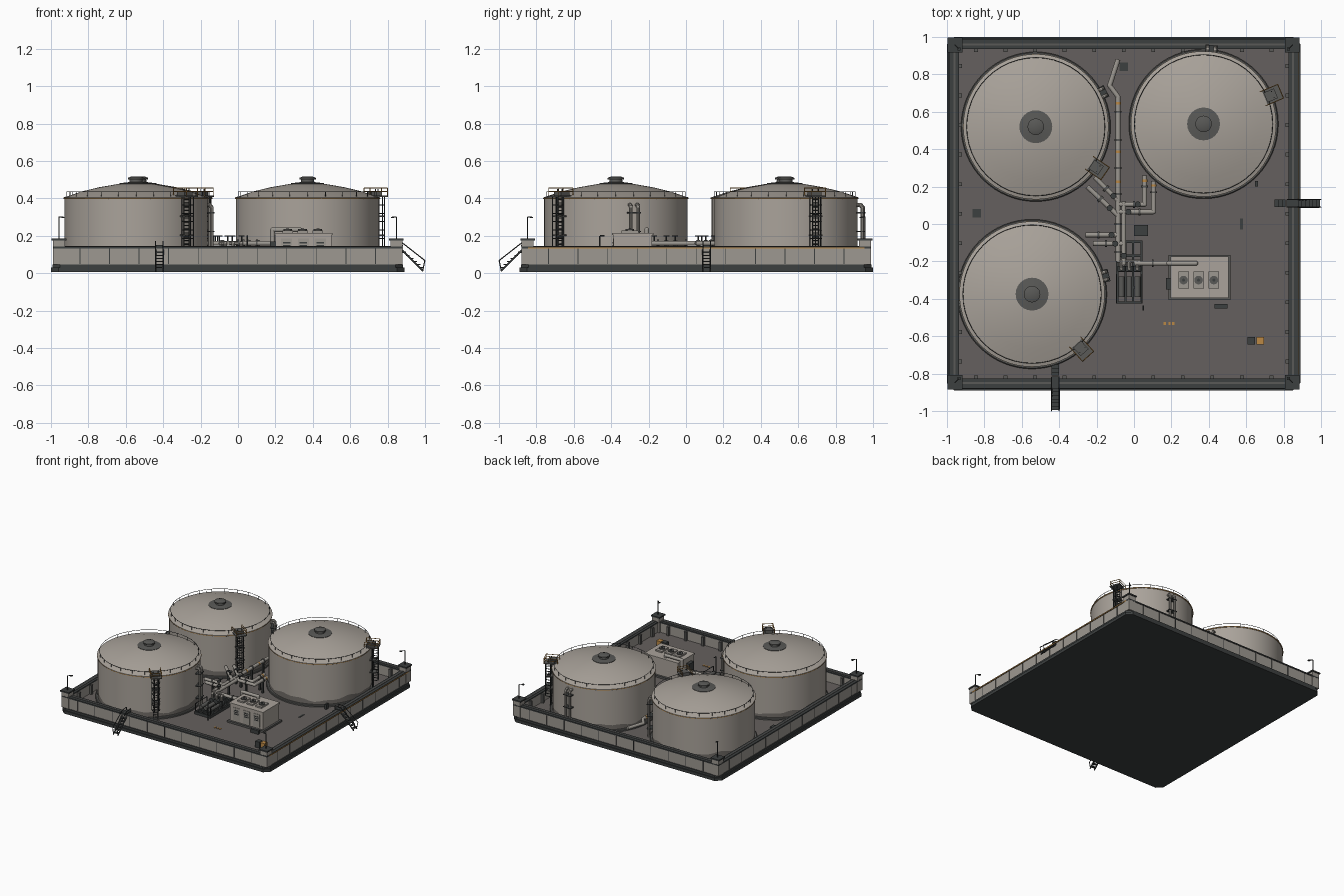
import bpy, bmesh
from math import sin, cos, pi, radians
from mathutils import Vector, Matrix

if "Cube" in bpy.data.objects:
    bpy.data.objects.remove(bpy.data.objects["Cube"])

def material(name, rgb):
    m = bpy.data.materials.new(name)
    m.diffuse_color = (*rgb, 1)
    m.use_nodes = True
    m.node_tree.nodes["Principled BSDF"].inputs["Base Color"].default_value = m.diffuse_color
    return m

TANK = material("tank_paint", (0.40, 0.365, 0.325))
DIRT = material("stained_paint", (0.17, 0.155, 0.14))
CONC = material("concrete", (0.34, 0.315, 0.285))
FLOOR = material("floor_grey", (0.13, 0.118, 0.112))
DARK = material("dark_steel", (0.045, 0.05, 0.05))
STEEL = material("mid_steel", (0.10, 0.10, 0.095))
PIPE = material("pipe_grey", (0.33, 0.31, 0.28))
ORANGE = material("safety_orange", (0.50, 0.25, 0.06))
CX, CY, FZ = -0.055, 0.055, 0.055      # yard centre and floor height

def finish(name, bm, mats, smooth=False):
    bmesh.ops.recalc_face_normals(bm, faces=bm.faces)
    me = bpy.data.meshes.new(name)
    bm.to_mesh(me)
    bm.free()
    for m in mats:
        me.materials.append(m)
    if smooth:
        for p in me.polygons:
            p.use_smooth = True
        me.set_sharp_from_angle(angle=radians(35))
    ob = bpy.data.objects.new(name, me)
    bpy.context.collection.objects.link(ob)
    return ob

def boxes(name, items, mat):
    """items: (x0, x1, y0, y1, z0, z1) or with (angle, origin) appended"""
    bm = bmesh.new()
    for it in items:
        x0, x1, y0, y1, z0, z1 = it[:6]
        m = Matrix.Translation(((x0+x1)/2, (y0+y1)/2, (z0+z1)/2)) @ Matrix.Diagonal((x1-x0, y1-y0, z1-z0, 1))
        if len(it) > 6:
            m = Matrix.Translation(it[7]) @ Matrix.Rotation(it[6], 4, 'Z') @ m
        bmesh.ops.create_cube(bm, size=1, matrix=m)
    return finish(name, bm, [mat])

def tubes(name, paths, r, mat, seg=8):
    bm = bmesh.new()
    for path in paths:
        pts = [Vector(p) for p in path]
        for a, b in zip(pts, pts[1:]):
            d = b - a
            m = Matrix.Translation((a+b)/2) @ d.to_track_quat('Z', 'Y').to_matrix().to_4x4()
            bmesh.ops.create_cone(bm, cap_ends=True, segments=seg, radius1=r, radius2=r, depth=d.length, matrix=m)
        if r > 0.005:
            for p in pts[1:-1]:
                bmesh.ops.create_uvsphere(bm, u_segments=seg, v_segments=6, radius=r, matrix=Matrix.Translation(p))
    return finish(name, bm, [mat], True)

def lathe(name, profile, c, mats, rule=None, seg=64, wave=None):
    bm = bmesh.new()
    rings = []
    for i, (r, z) in enumerate(profile):
        ring = []
        for k in range(seg):
            a = 2*pi*k/seg
            dz = 0.010*sin(5*a + c[0]*9) + 0.006*sin(13*a) if i == wave else 0
            ring.append(bm.verts.new((c[0]+r*cos(a), c[1]+r*sin(a), z+dz)))
        rings.append(ring)
    for i in range(len(rings)-1):
        for k in range(seg):
            j = (k+1) % seg
            f = bm.faces.new((rings[i][k], rings[i][j], rings[i+1][j], rings[i+1][k]))
            f.material_index = rule(i) if rule else 0
    bm.faces.new(rings[0][::-1])
    bm.faces.new(rings[-1])
    return finish(name, bm, mats, True)

def circle(c, r, z, n=48):
    return [(c[0]+r*cos(2*pi*k/n), c[1]+r*sin(2*pi*k/n), z) for k in range(n+1)]

def perimeter(h0, h1, z0, z1):
    """four bars of a square frame, outer half size h1, inner h0"""
    return [(CX-h1, CX+h1, CY+h0, CY+h1, z0, z1), (CX-h1, CX+h1, CY-h1, CY-h0, z0, z1),
            (CX-h1, CX-h0, CY-h0, CY+h0, z0, z1), (CX+h0, CX+h1, CY-h0, CY+h0, z0, z1)]

# --- yard base with chamfered corners ---
def slab(name, h, z0, z1, mat):
    ob = boxes(name, [(CX-h, CX+h, CY-h, CY+h, z0, z1)], mat)
    bm = bmesh.new()
    bm.from_mesh(ob.data)
    ed = [e for e in bm.edges if abs(e.verts[0].co.z - e.verts[1].co.z) > 0.001]
    bmesh.ops.bevel(bm, geom=ed, offset=0.04, segments=1, affect='EDGES')
    bm.to_mesh(ob.data)
    bm.free()

slab("base_plinth", 0.945, 0.006, 0.030, DARK)
slab("base_step", 0.938, 0.030, 0.047, DARK)
slab("yard_floor", 0.925, 0.047, FZ, FLOOR)

# --- bund wall, coping, ribs, joints, corner posts ---
boxes("bund_wall", perimeter(0.885, 0.930, 0.047, 0.133), CONC)
boxes("wall_coping", perimeter(0.880, 0.935, 0.132, 0.142), DARK)
boxes("coping_strip", perimeter(0.900, 0.910, 0.142, 0.145), STEEL)
ribs, joints = [], []
for k in range(-5, 6):
    t = k*0.158
    for q in range(4):
        o = (q*pi/2, (CX, CY, 0))
        ribs.append((0.865, 0.885, t-0.010, t+0.010, FZ, 0.128, *o))
        joints.append((0.930, 0.932, t-0.002, t+0.002, 0.05, 0.132, *o))
boxes("wall_ribs", ribs, STEEL)
boxes("wall_joints", joints, DARK)
boxes("warning_stripe", [(CX+0.9352, CX+0.937, CY-0.90, CY+0.90, 0.131, 0.138)], ORANGE)
posts, caps, lamps, heads = [], [], [], []
for sx in (-1, 1):
    for sy in (-1, 1):
        x, y = CX+sx*0.902, CY+sy*0.902
        posts.append((x-0.032, x+0.032, y-0.032, y+0.032, 0.047, 0.176))
        caps.append((x-0.039, x+0.039, y-0.039, y+0.039, 0.174, 0.185))
        lamps.append([(x, y, 0.18), (x, y, 0.30), (x-sx*0.022, y-sy*0.022, 0.30)])
        heads.append((x-sx*0.022-0.008, x-sx*0.022+0.008, y-sy*0.022-0.008, y-sy*0.022+0.008, 0.294, 0.300))
boxes("corner_posts", posts, CONC)
boxes("corner_caps", caps, DARK)
tubes("lamp_posts", lamps, 0.003, DARK, 6)
boxes("lamp_heads", heads, DARK)

# --- tanks: centre, ladder angle, riser pipe angle ---
for n, (c, la, pa) in enumerate([((-0.525, 0.52), -34, 27), ((0.372, 0.535), 23, 84), ((-0.545, -0.375), -48, 14)], 1):
    T = f"tank_{n}_"
    lathe(T+"foundation", [(0.40, FZ-0.003), (0.40, 0.066), (0.395, 0.070)], c, [STEEL])
    lathe(T+"shell", [(0.383, FZ), (0.383, 0.105), (0.383, 0.397), (0.388, 0.397), (0.388, 0.405), (0.372, 0.410),
                      (0.29, 0.437), (0.20, 0.459), (0.09, 0.478), (0.02, 0.482)],
          c, [TANK, DIRT], lambda i: 1 if i == 0 else 0, wave=1)
    lathe(T+"vent", [(0.088, 0.476), (0.088, 0.481), (0.036, 0.487), (0.034, 0.500), (0.044, 0.500), (0.044, 0.510), (0.026, 0.517)],
          c, [STEEL], seg=24)
    tubes(T+"rim_band", [circle(c, 0.386, 0.399, 64)], 0.003, ORANGE, 6)
    tubes(T+"rail", [circle(c, 0.370, 0.436)], 0.0018, DARK, 5)
    tubes(T+"rail_posts", [[p, (p[0], p[1], 0.436)] for p in circle(c, 0.370, 0.408, 24)[:-1]], 0.0015, DARK, 5)
    # caged ladder and top platform
    a = radians(la)
    def P(r, t, z, a=a, c=c):
        return (c[0]+r*cos(a)-t*sin(a), c[1]+r*sin(a)+t*cos(a), z)
    o = (a, (c[0], c[1], 0))
    tubes(T+"ladder", [[P(0.402, s, FZ), P(0.402, s, 0.45)] for s in (-0.018, 0.018)]
          + [[P(0.402, -0.018, 0.075+k*0.02), P(0.402, 0.018, 0.075+k*0.02)] for k in range(18)], 0.003, DARK, 6)
    arc = [(0.402+0.045*sin(k*pi/6), 0.03*cos(k*pi/6)) for k in range(7)]
    tubes(T+"ladder_cage", [[P(r, t, z) for r, t in arc] for z in (0.14, 0.185, 0.23, 0.275, 0.32, 0.365)]
          + [[P(r, t, 0.14), P(r, t, 0.41)] for r, t in arc[::2]], 0.003, DARK, 5)
    boxes(T+"platform", [(0.335, 0.45, -0.042, 0.042, 0.408, 0.415, *o), (0.36, 0.42, -0.028, 0.028, 0.415, 0.440, *o),
                         (0.383, 0.43, -0.03, 0.03, 0.30, 0.308, *o), (0.383, 0.43, -0.03, 0.03, 0.20, 0.208, *o)], STEEL)
    tubes(T+"platform_rail", [[P(0.345, s*0.04, z), P(0.447, s*0.04, z)] for s in (-1, 1) for z in (0.436, 0.455)]
          + [[P(0.447, -0.04, z), P(0.447, 0.04, z)] for z in (0.436, 0.455)]
          + [[P(r, s*0.04, 0.412), P(r, s*0.04, 0.455)] for r in (0.345, 0.447) for s in (-1, 1)], 0.0025, ORANGE, 5)
    # riser pipes
    b = radians(pa)
    risers, clamps = [], []
    for s in (-0.02, 0.02):
        risers.append([P(0.375, s, 0.365, b), P(0.400, s, 0.365, b), P(0.412, s, 0.352, b), P(0.412, s, FZ, b)])
    clamps = [(0.38, 0.424, -0.034, 0.034, z, z+0.006, b, (c[0], c[1], 0)) for z in (0.12, 0.22, 0.32)]
    tubes(T+"risers", risers, 0.010, PIPE, 10)
    boxes(T+"riser_clamps", clamps, DARK)

# --- yard pipework ---
z = 0.16
runs = [[(-0.085, 0.88, z), (-0.13, 0.74, z), (-0.085, 0.68, z), (-0.085, -0.20, z)],
        [(-0.055, 0.12, z), (-0.055, -0.22, z)],
        [(0.057, 0.26, z), (0.057, 0.105, z), (-0.085, 0.105, z)],
        [(0.105, 0.23, z), (0.105, 0.065, z), (-0.085, 0.065, z)],
        [(-0.21, 0.25, z), (-0.085, 0.125, z)], [(-0.25, 0.20, z), (-0.085, 0.045, z)],
        [(-0.26, -0.058, z), (-0.085, -0.058, z)], [(-0.22, -0.105, z), (-0.055, -0.105, z)],
        [(0.0, -0.21, z), (0.185, -0.21, z), (0.185, -0.21, 0.232), (0.33, -0.21, 0.232), (0.33, -0.21, 0.20)]]
tubes("yard_pipes", runs, 0.013, PIPE, 12)
# flanges as short collars, with supports beneath
flange_at = [((-0.085, y), (0, 1)) for y in (0.60, 0.45, 0.30, 0.16, 0.0, -0.15)]
flange_at += [((0.057, 0.20), (0, 1)), ((0.105, 0.17), (0, 1)), ((0.0, 0.105), (1, 0)), ((0.03, 0.065), (1, 0)),
              ((-0.15, 0.19), (1, -1)), ((-0.18, 0.134), (1, -1)), ((-0.19, -0.058), (1, 0)), ((-0.15, -0.105), (1, 0)), ((0.10, -0.21), (1, 0))]
tubes("pipe_flanges", [[(p[0]-d[0]*0.005, p[1]-d[1]*0.005, z), (p[0]+d[0]*0.005, p[1]+d[1]*0.005, z)] for p, d in flange_at], 0.019, STEEL, 12)
boxes("pipe_supports", [(p[0]-0.007, p[0]+0.007, p[1]-0.007, p[1]+0.007, FZ, z-0.01) for p, d in flange_at], DARK)
valves = [(-0.11, 0.15), (-0.13, 0.085), (-0.12, -0.058), (-0.10, -0.105), (0.02, 0.105), (-0.03, 0.065), (-0.055, -0.17)]
tubes("valve_stems", [[(x, y, z), (x, y, 0.20)] for x, y in valves], 0.004, DARK, 6)
tubes("valve_wheels", [[(x, y, 0.196), (x, y, 0.202)] for x, y in valves], 0.016, DARK, 12)
tubes("pipe_bands", [[(-0.085, y, z), (-0.085, y+0.012, z)] for y in (0.64, 0.38, 0.22)]
      + [[(0.057, 0.225, z), (0.057, 0.237, z)], [(0.105, 0.20, z), (0.105, 0.212, z)]], 0.0145, ORANGE, 12)

# --- pump skid ---
boxes("skid_frame", [(x-0.006, x+0.006, -0.425, -0.09, FZ, 0.078) for x in (-0.09, -0.045, -0.005, 0.04)]
      + [(-0.096, 0.046, y-0.006, y+0.006, FZ, 0.076) for y in (-0.42, -0.34, -0.25, -0.17, -0.095)], DARK)
tubes("pump_motors", [[(x, -0.39, 0.105), (x, -0.28, 0.105)] for x in (-0.067, -0.025, 0.018)], 0.016, STEEL, 14)
tubes("pump_casings", [[(x, -0.255, 0.105), (x, -0.225, 0.105)] for x in (-0.067, -0.025, 0.018)], 0.022, DARK, 14)
tubes("pump_outlets", [[(x, -0.24, 0.105), (x, -0.24, z), (x, -0.20, z)] for x in (-0.067, -0.025, 0.018)]
      + [[(-0.09, -0.20, z), (0.035, -0.20, z)]], 0.010, PIPE, 10)
tubes("skid_rail", [[(x, -0.42, FZ), (x, -0.42, 0.14), (x, -0.27, 0.14), (x, -0.27, FZ)] for x in (-0.093, 0.043)], 0.003, DARK, 6)

# --- equipment building with roof fans ---
boxes("equipment_plinth", [(0.185, 0.515, -0.405, -0.165, FZ, 0.070)], STEEL)
boxes("equipment_house", [(0.20, 0.50, -0.388, -0.182, 0.07, 0.205)], TANK)
boxes("equipment_roof", [(0.195, 0.505, -0.395, -0.175, 0.203, 0.216)], TANK)
boxes("equipment_doors", [(x-0.03, x+0.03, -0.391, -0.388, 0.08, 0.185) for x in (0.26, 0.35, 0.44)], CONC)
boxes("equipment_louvres", [(x-0.02, x+0.02, -0.394, -0.391, zz, zz+0.006) for x in (0.26, 0.35, 0.44) for zz in (0.13, 0.145, 0.16)]
      + [(0.172, 0.20, -0.35, -0.29, 0.09, 0.17)], DARK)
fans = (0.265, 0.345, 0.427)
boxes("fan_housings", [(x-0.028, x+0.028, -0.345, -0.255, 0.214, 0.228) for x in fans], CONC)
tubes("roof_fans", [[(x, -0.30, 0.22), (x, -0.30, 0.236)] for x in fans], 0.023, STEEL, 16)
tubes("fan_hubs", [[(x, -0.30, 0.23), (x, -0.30, 0.24)] for x in fans], 0.008, DARK, 10)

# --- yard fittings ---
def plate(x, y, w, d, h):
    return (x-w/2, x+w/2, y-d/2, y+d/2, FZ-0.002, FZ+h)
boxes("drain_covers", [plate(-0.055, 0.84, 0.045, 0.045, 0.008), plate(-0.84, 0.057, 0.045, 0.045, 0.008),
                       plate(0.037, -0.035, 0.075, 0.06, 0.012), plate(0.465, -0.44, 0.07, 0.022, 0.03),
                       plate(0.655, 0.215, 0.016, 0.03, 0.04), plate(0.575, 0.0, 0.014, 0.06, 0.003)], DARK)
boxes("storage_bin_dark", [plate(0.628, -0.625, 0.04, 0.04, 0.05)], DARK)
boxes("storage_bin_orange", [plate(0.674, -0.625, 0.04, 0.04, 0.05)], ORANGE)
boxes("floor_marks", [plate(x, -0.533, 0.012, 0.016, 0.004) for x in (0.165, 0.19, 0.21)], ORANGE)
tubes("shower_post", [[(0.05, -0.46, FZ), (0.05, -0.46, 0.20), (0.05, -0.435, 0.20)]], 0.004, DARK, 6)

# --- access stairs over the wall (front and right side) ---
for name, origin, ang in (("front_stair", (-0.42, CY-0.93, 0), -pi/2), ("side_stair", (CX+0.93, 0.11, 0), 0)):
    m = Matrix.Translation(origin) @ Matrix.Rotation(ang, 4, 'Z')
    def L(u, v, w):
        return m @ Vector((u, v, w))
    boxes(name+"_treads", [(u-0.010, u+0.010, -0.018, 0.018, w-0.003, w+0.003, ang, origin)
                           for u, w in [(0.014+k*0.019, 0.112-k*0.0165) for k in range(6)]]
          + [(-0.06, 0.008, -0.021, 0.021, 0.142, 0.150, ang, origin)], DARK)
    tubes(name+"_stringers", [[L(0.0, s, 0.125), L(0.115, s, 0.010)] for s in (-0.020, 0.020)], 0.005, DARK, 6)
    tubes(name+"_rails", [[L(-0.055, s, 0.145), L(-0.055, s, 0.170), L(0.0, s, 0.165), L(0.124, s, 0.068), L(0.112, s, 0.012)]
                          for s in (-0.020, 0.020)], 0.003, DARK, 6)
    boxes(name+"_inner_steps", [(-0.085-k*0.02, -0.065-k*0.02, -0.02, 0.02, 0.11-k*0.025, 0.118-k*0.025, ang, origin) for k in range(3)], DARK)
